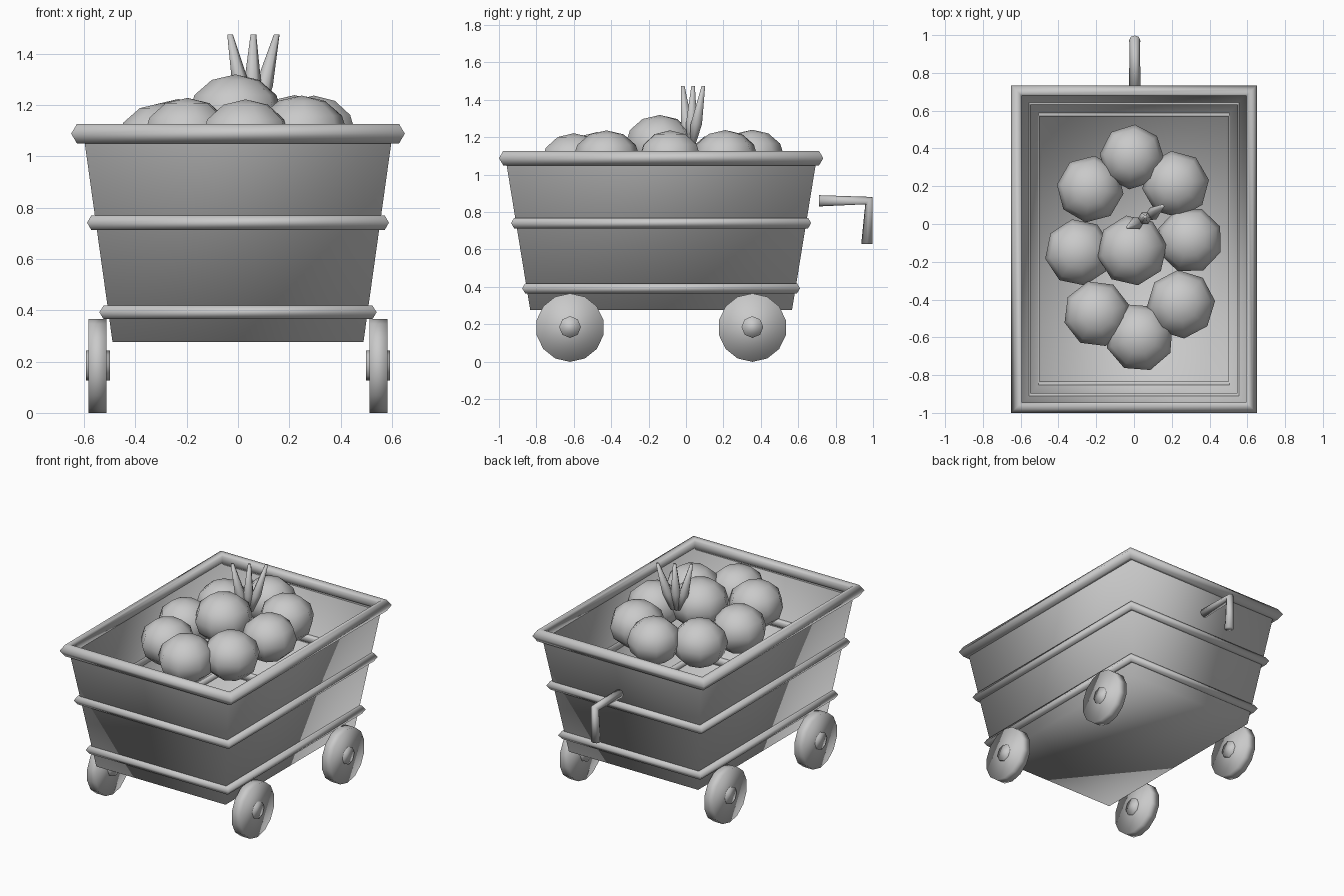
import bpy, bmesh, math, random
from mathutils import Vector

random.seed(4)
old = bpy.data.objects.get("Cube")
if old:
    bpy.data.objects.remove(old, do_unlink=True)

SHADE = (0.588, 0.588, 0.588, 1)
grey = bpy.data.materials.new("plain grey")
grey.use_nodes = True
grey.diffuse_color = SHADE
grey.node_tree.nodes["Principled BSDF"].inputs["Base Color"].default_value = SHADE

MID_Y = -0.133   # middle of the cart body


def finish(name, bm):
    bmesh.ops.recalc_face_normals(bm, faces=bm.faces)
    for face in bm.faces:
        face.smooth = True
    mesh = bpy.data.meshes.new(name)
    bm.to_mesh(mesh)
    bm.free()
    mesh.materials.append(grey)
    obj = bpy.data.objects.new(name, mesh)
    bpy.context.collection.objects.link(obj)
    return obj


def rect(bm, half, z, extra):
    return [bm.verts.new((sx * half, MID_Y + sy * (half + extra), z))
            for sx, sy in ((-1, -1), (1, -1), (1, 1), (-1, 1))]


def bridge(bm, a, b):
    n = len(a)
    for i in range(n):
        bm.faces.new((a[i], a[(i + 1) % n], b[(i + 1) % n], b[i]))


# Open tapered body with floor, softly shaded round the corners
bm = bmesh.new()
low, high = rect(bm, 0.489, 0.277, 0.211), rect(bm, 0.604, 1.1, 0.23)
bridge(bm, low, high)
bm.faces.new(low[::-1])
body = finish("cart_body", bm)
wall = body.modifiers.new("thin wall", 'SOLIDIFY')
wall.thickness = 0.004
wall.use_rim = False


# Mitred bands around the body
def band(name, inner, outer, z, h, extra):
    bm = bmesh.new()
    bevel = (outer - inner) * 0.4
    profile = [(inner, z - h * 0.5), (inner + bevel * 0.4, z - h), (outer - bevel, z - h),
               (outer, z), (outer - bevel, z + h), (inner + bevel * 0.4, z + h), (inner, z + h * 0.5)]
    loops = [rect(bm, x, zz, extra) for x, zz in profile]
    for a, b in zip(loops, loops[1:] + loops[:1]):
        bridge(bm, a, b)
    finish(name, bm)


band("top_rim", 0.594, 0.65, 1.088, 0.038, 0.217)
band("middle_band", 0.548, 0.588, 0.741, 0.028, 0.214)
band("lower_band", 0.499, 0.54, 0.392, 0.027, 0.203)


# Round rod between two points
def rod(name, start, end, radius, sides):
    a, b = Vector(start), Vector(end)
    bm = bmesh.new()
    bmesh.ops.create_cone(bm, cap_ends=True, segments=sides, radius1=radius, radius2=radius,
                          depth=(b - a).length)
    bmesh.ops.transform(bm, verts=bm.verts,
                        matrix=(b - a).to_track_quat('Z', 'Y').to_matrix().to_4x4())
    bmesh.ops.translate(bm, verts=bm.verts, vec=(a + b) / 2)
    finish(name, bm)


# Wheels with hubs
for side, sx in (("left", 1), ("right", -1)):
    for end, y in (("front", -0.62), ("back", 0.355)):
        rod(f"{end}_{side}_wheel", (sx * 0.512, y, 0.182), (sx * 0.582, y, 0.182), 0.183, 14)
        rod(f"{end}_{side}_hub", (sx * 0.498, y, 0.185), (sx * 0.592, y, 0.185), 0.058, 8)


# Skin of cross-sections, each a list of points, with closed ends
def loft(name, sections):
    bm = bmesh.new()
    rings = [[bm.verts.new(p) for p in points] for points in sections]
    for a, b in zip(rings, rings[1:]):
        bridge(bm, a, b)
    bm.faces.new(rings[0])
    bm.faces.new(rings[-1])
    finish(name, bm)


def circle(sides):
    return [(math.cos(math.tau * i / sides), math.sin(math.tau * i / sides)) for i in range(sides)]


# Bent handle at the back with a mitred elbow
path = [(0.712, 0.86, 0.03, 0, 1), (0.978, 0.861, 0.028, 0.7, 0.7), (0.967, 0.63, 0.03, 1, 0)]
loft("handle", [[(0.004 + r * c, y + dy * r * s, z + dz * r * s) for c, s in circle(8)]
                for y, z, r, dy, dz in path])

# Heap of round fruit: centre and radius across
fruit = [(-0.01, 0.355, 1.092, 0.172), (-0.232, 0.185, 1.07, 0.178), (0.22, 0.21, 1.085, 0.178),
         (-0.295, -0.15, 1.055, 0.178), (0.295, -0.085, 1.085, 0.176), (-0.01, -0.14, 1.158, 0.187),
         (-0.197, -0.475, 1.075, 0.177), (0.03, -0.6, 1.065, 0.182), (0.248, -0.425, 1.08, 0.182)]
for i, (x, y, z, r) in enumerate(fruit):
    bm = bmesh.new()
    bmesh.ops.create_uvsphere(bm, u_segments=8, v_segments=6, radius=r)
    spin = random.uniform(0, math.tau)
    for v in bm.verts:
        c, s = math.cos(spin), math.sin(spin)
        v.co = (x + v.co.x * c - v.co.y * s, y + v.co.x * s + v.co.y * c, z + v.co.z * 0.86)
    finish(f"fruit_{i + 1}", bm)

# Three leaves fanning out from one stem, widest low down
for i, t in enumerate((-1, 0, 1)):
    base = Vector((0.055 + t * 0.018, 0.025 + t * 0.01, 1.16))
    tip = Vector((0.06 + t * 0.091, 0.038 + t * 0.055, 1.475))
    loft(f"leaf_{i + 1}", [[base.lerp(tip, f) + Vector((r * c, r * s, 0)) for c, s in circle(6)]
                           for f, r in ((0, 0.018), (0.35, 0.035), (1, 0.011))])
